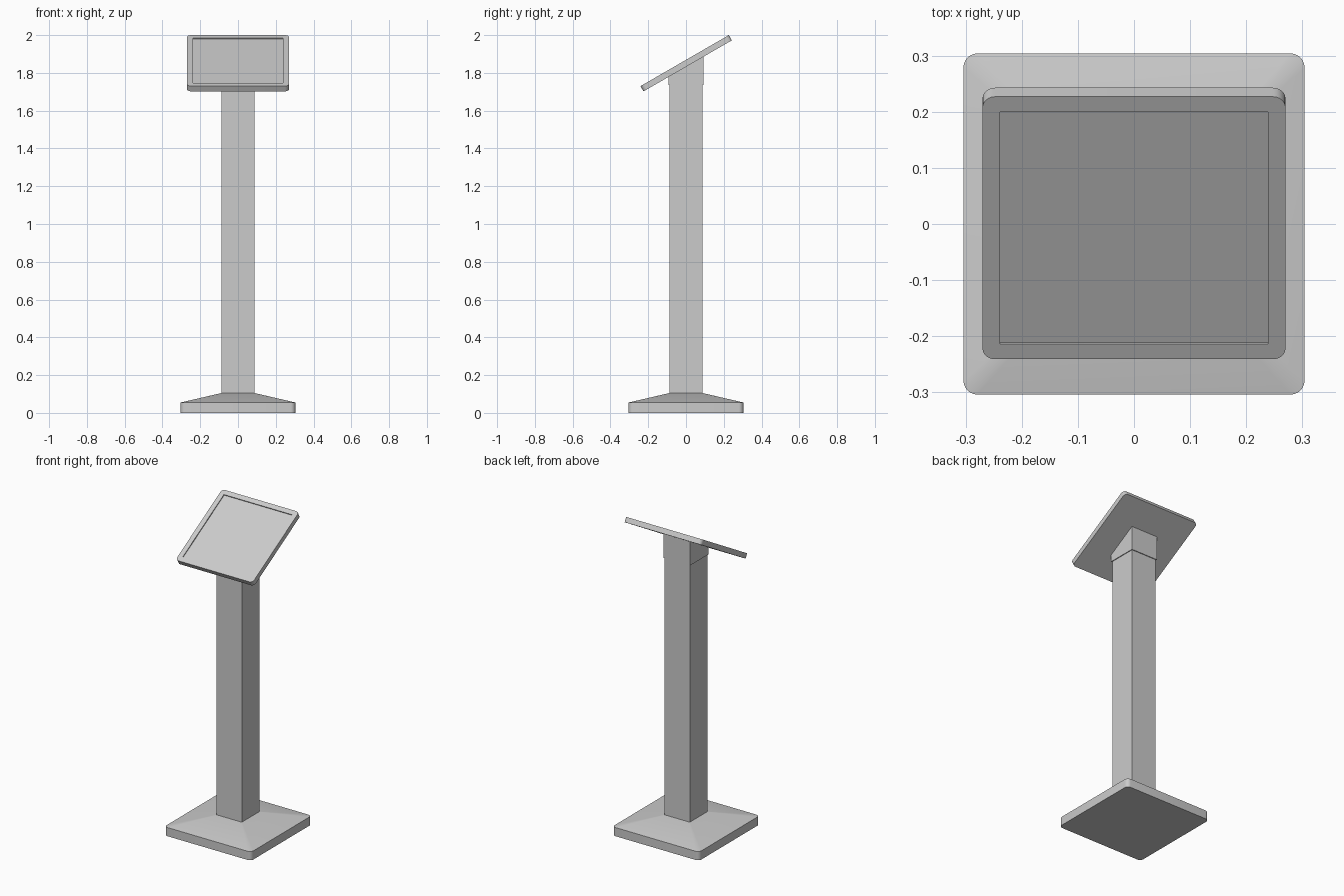
import bpy, bmesh
from math import sin, cos, tan, pi, radians
from mathutils import Matrix

if "Cube" in bpy.data.objects:
    bpy.data.objects.remove(bpy.data.objects["Cube"])

TILT = radians(30)
PLATE_Y, PLATE_Z, PLATE_T = -0.007, 1.865, 0.032   # centre of the tilted top face


def ring(half, radius, z, steps=6):
    """Rounded square outline at height z."""
    pts = []
    for k, (sx, sy) in enumerate(((1, 1), (-1, 1), (-1, -1), (1, -1))):
        for i in range(steps + 1):
            a = pi / 2 * (k + i / steps)
            pts.append((sx * (half - radius) + radius * cos(a),
                        sy * (half - radius) + radius * sin(a), z))
    return pts


def loft(name, rings, matrix=Matrix(), smooth=False):
    """Skin a stack of outlines and cap both ends."""
    bm = bmesh.new()
    loops = [[bm.verts.new(p) for p in r] for r in rings]
    n = len(loops[0])
    for lo, hi in zip(loops, loops[1:]):
        for i in range(n):
            j = (i + 1) % n
            bm.faces.new((lo[i], lo[j], hi[j], hi[i]))
    bm.faces.new(loops[0][::-1])
    bm.faces.new(loops[-1])
    bmesh.ops.recalc_face_normals(bm, faces=bm.faces)
    mesh = bpy.data.meshes.new(name)
    bm.to_mesh(mesh)
    bm.free()
    mesh.transform(matrix)
    obj = bpy.data.objects.new(name, mesh)
    bpy.context.collection.objects.link(obj)
    if smooth:
        bpy.ops.object.select_all(action='DESELECT')
        obj.select_set(True)
        bpy.context.view_layer.objects.active = obj
        bpy.ops.object.shade_smooth_by_angle(angle=radians(30))
    return obj


def square(half, z_of_y):
    return [(x, y, z_of_y(y)) for x, y in
            ((half, half), (-half, half), (-half, -half), (half, -half))]


def plate_underside(y):
    return PLATE_Z + (y - PLATE_Y) * tan(TILT) - PLATE_T / cos(TILT)


# Foot: rounded slab with a sloping top
loft("base", [ring(0.304, 0.025, 0), ring(0.304, 0.025, 0.055),
              ring(0.088, 0.002, 0.105)], smooth=True)

# Square column
loft("post", [square(0.088, lambda y: 0.1), square(0.088, lambda y: 1.737)])

# Wedge collar, cut to the tilt of the panel
loft("neck", [square(0.093, lambda y: 1.735), square(0.093, plate_underside)])

# Tilted panel with a shallow recessed screen
place = Matrix.Translation((0, PLATE_Y, PLATE_Z)) @ Matrix.Rotation(TILT, 4, 'X')
loft("panel", [ring(0.27, 0.022, -PLATE_T), ring(0.27, 0.022, 0),
               ring(0.239, 0.001, 0), ring(0.239, 0.001, -0.006)],
     place, smooth=True)
